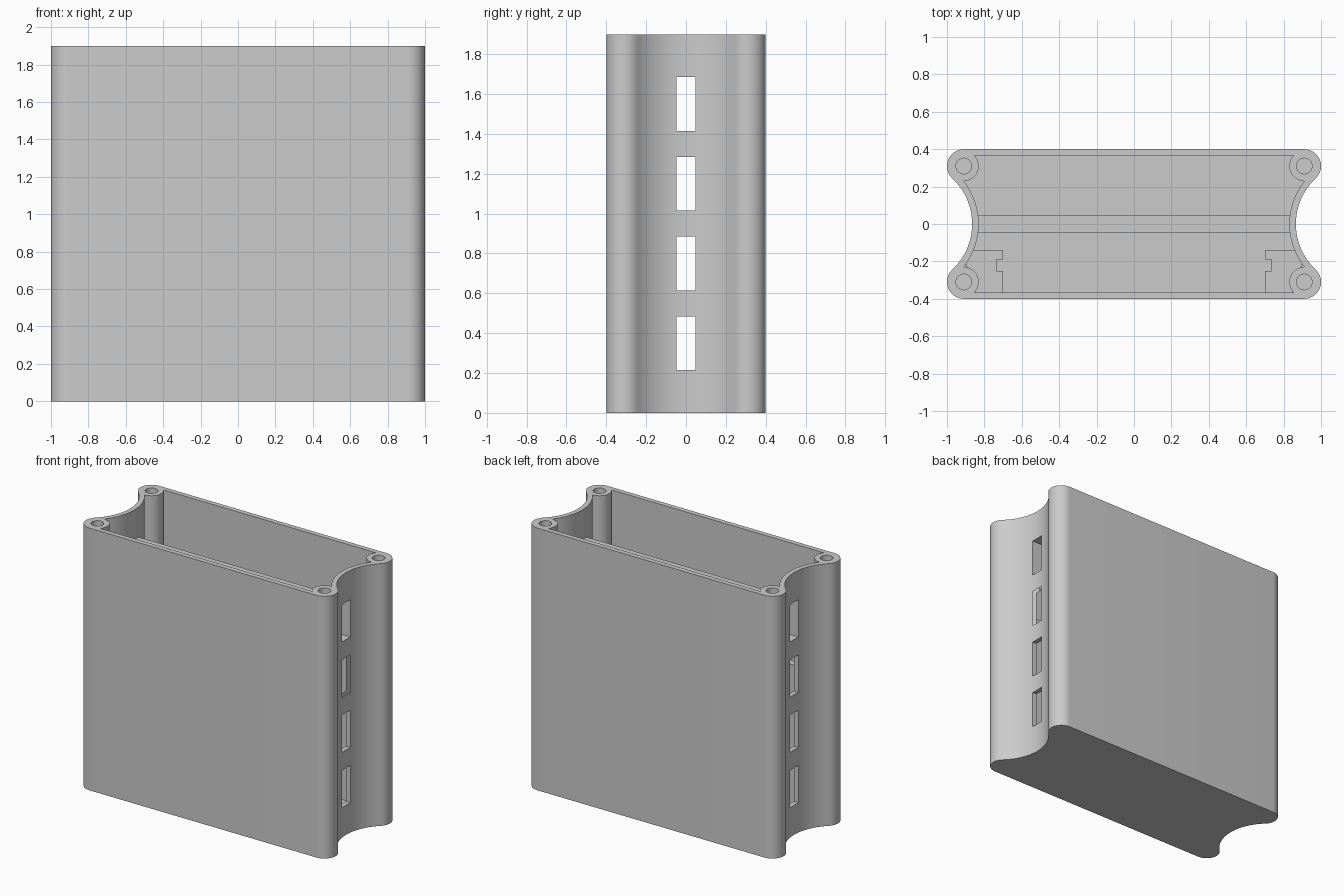
import bpy, bmesh
from math import sin, cos, radians

old = bpy.data.objects.get("Cube")
if old:
    bpy.data.objects.remove(old, do_unlink=True)

HEIGHT, FLOOR = 1.9, 0.04
SCOOP_X, SCOOP_R, WALL = 1.1985, 0.333, 0.035   # hollowed sides
POST_X, POST_Y = 0.91, 0.31                     # screw post centres
RAIL_TOP = 1.15

grey = bpy.data.materials.new("grey plastic")
grey.use_nodes = True
grey.diffuse_color = (0.6, 0.6, 0.6, 1)
grey.node_tree.nodes["Principled BSDF"].inputs["Base Color"].default_value = (0.6, 0.6, 0.6, 1)


def arc(cx, cy, r, start, end, steps):
    angles = [radians(start + (end - start) * i / steps) for i in range(steps + 1)]
    return [(cx + r * cos(a), cy + r * sin(a)) for a in angles]


def four_way(quarter):
    """Mirror a quarter outline, starting on y = 0, into a closed loop."""
    rest = quarter[1:]
    return (quarter + [(-x, y) for x, y in reversed(quarter)]
            + [(-x, -y) for x, y in rest] + [(x, -y) for x, y in reversed(rest)])


def prism(name, outline, bottom, top):
    """Extrude a closed outline upwards."""
    bm = bmesh.new()
    face = bm.faces.new([bm.verts.new((x, y, bottom)) for x, y in outline])
    new = bmesh.ops.extrude_face_region(bm, geom=[face])["geom"]
    verts = [v for v in new if isinstance(v, bmesh.types.BMVert)]
    bmesh.ops.translate(bm, verts=verts, vec=(0, 0, top - bottom))
    bmesh.ops.recalc_face_normals(bm, faces=bm.faces)
    mesh = bpy.data.meshes.new(name)
    bm.to_mesh(mesh)
    bm.free()
    mesh.materials.append(grey)
    obj = bpy.data.objects.new(name, mesh)
    bpy.context.collection.objects.link(obj)
    return obj


def cut(target, cutter):
    """Subtract the cutter and remove it."""
    cutter.hide_render = True
    mod = target.modifiers.new("cut", "BOOLEAN")
    mod.operation = "DIFFERENCE"
    mod.solver = "EXACT"
    mod.object = cutter
    bpy.context.view_layer.objects.active = target
    bpy.ops.object.modifier_apply(modifier=mod.name)
    bpy.data.objects.remove(cutter, do_unlink=True)


# Shell: rounded corners blending into scooped sides
outer = (arc(SCOOP_X, 0, SCOOP_R, 180, 132.94, 16)
         + arc(POST_X, POST_Y, 0.09, -47.06, 90, 18)[1:])
case = prism("case_shell", four_way(outer), 0, HEIGHT)

# Cavity leaving a round screw post in every corner
inner = (arc(SCOOP_X, 0, SCOOP_R + WALL, 180, 141.3, 14)
         + arc(POST_X, POST_Y, 0.08, -90, -223.5, 16))
cut(case, prism("cavity_cutter", four_way(inner), FLOOR, HEIGHT + 0.1))

# Screw holes
for sx in (-1, 1):
    for sy in (-1, 1):
        ring = arc(sx * POST_X, sy * POST_Y, 0.042, 0, 360, 32)[:-1]
        cut(case, prism("hole_cutter", ring, FLOOR, HEIGHT + 0.1))

# Four vent slots through both sides
for i in range(4):
    z = 0.35 + 0.4 * i
    slot = [(-1.1, -0.048), (1.1, -0.048), (1.1, 0.048), (-1.1, 0.048)]
    cut(case, prism("slot_cutter", slot, z - 0.135, z + 0.135))

# Grooved board rails inside the front corners
rail = [(0.87, -0.14), (0.70, -0.14), (0.70, -0.19), (0.735, -0.19), (0.735, -0.25),
        (0.70, -0.25), (0.70, -0.375), (0.85, -0.375), (0.85, -0.30), (0.90, -0.22)]
for side, s in (("left", 1), ("right", -1)):
    prism(side + "_board_rail", [(s * x, y) for x, y in rail], FLOOR - 0.01, RAIL_TOP)

# Smooth the curved walls, keep the rims sharp
bpy.ops.object.select_all(action="DESELECT")
case.select_set(True)
bpy.context.view_layer.objects.active = case
bpy.ops.object.shade_smooth_by_angle(angle=radians(30))
